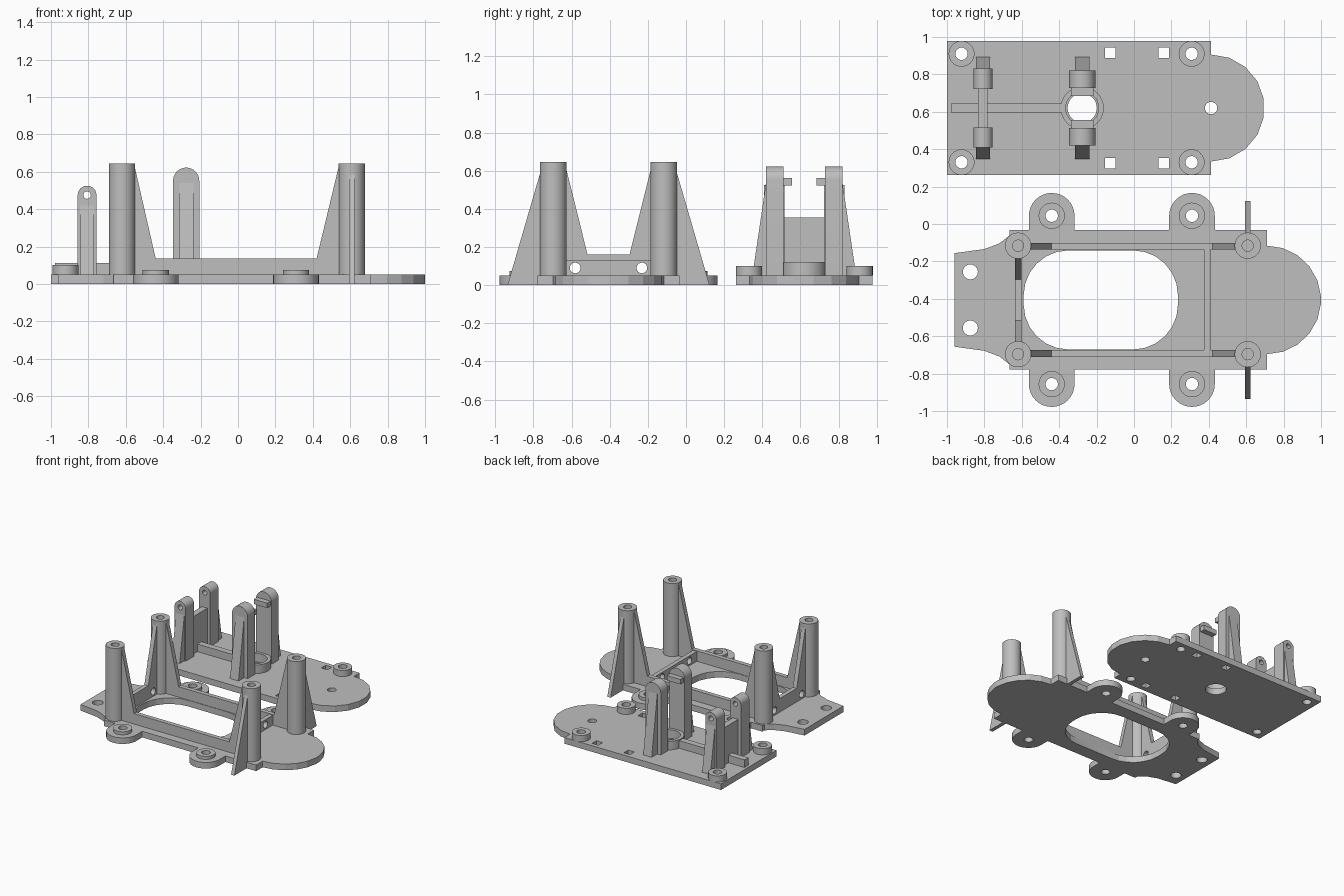
import bpy, bmesh
from math import sin, cos, radians

cube = bpy.data.objects.get("Cube")
if cube:
    bpy.data.objects.remove(cube, do_unlink=True)

GREY = (0.52, 0.52, 0.52, 1)
grey = bpy.data.materials.new("plain_grey")
grey.use_nodes = True
grey.diffuse_color = GREY
grey.node_tree.nodes["Principled BSDF"].inputs["Base Color"].default_value = GREY

# Local profile (u, v) and depth w mapped to world axes
AXES = {"x": lambda p: (p.z, p.x, p.y),
        "y": lambda p: (p.x, -p.z, p.y),
        "z": lambda p: (p.x, p.y, p.z)}


def arc(cx, cy, r, start, end, n):
    angles = [radians(start + (end - start) * i / n) for i in range(n + 1)]
    return [(cx + r * cos(a), cy + r * sin(a)) for a in angles]


def circle(cx, cy, r, n=32):
    return arc(cx, cy, r, 0, 360, n)[:-1]


def rect(x0, y0, x1, y1):
    return [(x0, y0), (x1, y0), (x1, y1), (x0, y1)]


def extrude(name, outline, lo, hi, axis="z", holes=()):
    """Extrude a filled profile with holes along an axis."""
    curve = bpy.data.curves.new(name + "_profile", "CURVE")
    curve.dimensions = "2D"
    curve.fill_mode = "BOTH"
    curve.extrude = (hi - lo) / 2
    for loop in [outline, *holes]:
        spline = curve.splines.new("POLY")
        spline.points.add(len(loop) - 1)
        for point, (u, v) in zip(spline.points, loop):
            point.co = (u, v, 0, 1)
        spline.use_cyclic_u = True
    temp = bpy.data.objects.new(name + "_profile", curve)
    bpy.context.scene.collection.objects.link(temp)
    graph = bpy.context.evaluated_depsgraph_get()
    mesh = bpy.data.meshes.new_from_object(temp.evaluated_get(graph))
    bpy.data.objects.remove(temp, do_unlink=True)
    bpy.data.curves.remove(curve)

    mid = (lo + hi) / 2 * (-1 if axis == "y" else 1)
    for vert in mesh.vertices:
        vert.co.z += mid
        vert.co = AXES[axis](vert.co)
    bm = bmesh.new()
    bm.from_mesh(mesh)
    bmesh.ops.remove_doubles(bm, verts=bm.verts, dist=0.0002)
    bmesh.ops.recalc_face_normals(bm, faces=bm.faces)
    bm.to_mesh(mesh)
    bm.free()
    mesh.materials.clear()
    mesh.materials.append(grey)
    obj = bpy.data.objects.new(name, mesh)
    bpy.context.scene.collection.objects.link(obj)
    bpy.ops.object.select_all(action="DESELECT")
    obj.select_set(True)
    bpy.context.view_layer.objects.active = obj
    bpy.ops.object.shade_smooth_by_angle(angle=radians(13))


def mirrored(points, cy):
    """Close a half outline by reflecting it across y = cy."""
    return points + [(x, 2 * cy - y) for x, y in reversed(points)]


T = 0.05                       # plate thickness
FY, BY = -0.406, 0.62          # centre lines of the front and back plates

# Front plate with rounded nose, four ears and a tapered tail
half = arc(0.71, FY, 0.29, 4, 90, 5) + [(0.71, FY + 0.373)]
for ex in (0.31, -0.44):
    half += [(ex + 0.122, FY + 0.373)] + arc(ex, FY + 0.45, 0.122, 0, 180, 16)
    half += [(ex - 0.122, FY + 0.373)]
half += [(x, FY + d) for x, d in ((-0.665, 0.373), (-0.665, 0.345), (-0.72, 0.302),
                                  (-0.8, 0.272), (-0.96, 0.25))]
ears = [(x, FY + s * 0.45) for x in (0.31, -0.44) for s in (1, -1)]
r = 0.24
window = mirrored(arc(0.235 - r, FY + 0.265 - r, r, 0, 90, 6)
                  + arc(-0.59 + r, FY + 0.265 - r, r, 90, 180, 6), FY)
front_holes = [circle(x, y, 0.033) for x, y in ears]
front_holes += [circle(-0.875, FY + s * 0.15, 0.04) for s in (1, -1)]
extrude("front_plate", mirrored(half, FY), 0, T, holes=front_holes + [window])
for x, y in ears:
    extrude("ear_boss", circle(x, y, 0.07), T, 0.075, holes=[circle(x, y, 0.033)])

# Screw posts
for x in (-0.62, 0.608):
    for y in (FY - 0.29, FY + 0.29):
        extrude("post", circle(x, y, 0.07), T, 0.35)
        extrude("post_socket", circle(x, y, 0.07), 0.35, 0.645, holes=[circle(x, y, 0.03)])

# Side rails with gussets rising to the posts
rail = [(-0.57, T), (0.558, T), (0.558, 0.63), (0.539, 0.63), (0.42, 0.135),
        (-0.44, 0.135), (-0.553, 0.63), (-0.57, 0.63)]
for y in (FY - 0.287, FY + 0.287):
    extrude("side_rail", rail, y - 0.018, y + 0.018, "y")

# Cross rails, the tail one rising into gussets at both posts
cable_holes = [circle(FY + s * 0.175, 0.09, 0.028, 24) for s in (1, -1)]
rise = [(0.24, T), (0.24, 0.61), (0.222, 0.61), (0.11, 0.16)]
tail_rail = [(FY + d, z) for d, z in rise] + [(FY - d, z) for d, z in reversed(rise)]
extrude("tail_cross_rail", tail_rail, -0.637, -0.602, "x", cable_holes)
extrude("nose_cross_rail", rect(FY - 0.28, T, FY + 0.28, 0.13), 0.375, 0.41, "x", cable_holes)

# Outer buttresses beside the nose posts
for s in (1, -1):
    fin = [(FY + s * d, z) for d, z in ((0.34, 0), (0.53, 0), (0.515, T), (0.355, 0.6), (0.34, 0.6))]
    extrude("post_buttress", fin, 0.593, 0.623, "x")

# Back plate with rounded nose
back = mirrored(arc(0.412, BY, 0.286, 10, 90, 4) + [(0.412, BY + 0.358), (-1, BY + 0.358)], BY)
corners = [(x, BY + s * 0.29) for x in (-0.922, 0.308) for s in (1, -1)]
slots = [(x, BY + s * 0.295) for x in (-0.128, 0.158) for s in (1, -1)]
back_holes = [circle(x, y, 0.033) for x, y in corners]
back_holes += [rect(x - 0.028, y - 0.028, x + 0.028, y + 0.028) for x, y in slots]
back_holes += [circle(0.412, BY, 0.033), circle(-0.277, BY, 0.078)]
extrude("back_plate", back, 0, T, holes=back_holes)
for x, y in corners:
    extrude("corner_boss", circle(x, y, 0.069), T, 0.1, holes=[circle(x, y, 0.033)])

# Collar with a stepped bore, centre rib and cross wall
extrude("collar", circle(-0.277, BY, 0.115), T, 0.12, holes=[circle(-0.277, BY, 0.088)])
extrude("centre_rib", rect(-0.978, BY - 0.025, -0.38, BY + 0.025), T, 0.112)
extrude("cross_wall", rect(-0.833, BY - 0.12, -0.783, BY + 0.12), T, 0.355)


def tower(name, x, s, half_w, top, inner, outer, fin_w, fin_top, holes=()):
    """Round-topped upright with a sloping buttress on its outer side."""
    outline = [(x - half_w, T), (x + half_w, T)] + arc(x, top - half_w, half_w, 0, 180, 18)
    y0, y1 = sorted((BY + s * inner, BY + s * outer))
    extrude(name, outline, y0, y1, "y", holes)
    fin = [(BY + s * d, z) for d, z in ((outer - 0.02, T), (0.272, T),
                                        (outer, fin_top), (outer - 0.02, fin_top))]
    extrude(name + "_buttress", fin, x - fin_w, x + fin_w, "x")


for s in (1, -1):
    tower("short_tower", -0.807, s, 0.05, 0.525, 0.103, 0.212, 0.037, 0.42,
          [circle(-0.807, 0.475, 0.02, 20)])
    tower("tall_tower", -0.277, s, 0.07, 0.622, 0.108, 0.2, 0.038, 0.54)
    # Inward stop on the tall tower
    y0, y1 = sorted((BY + s * 0.065, BY + s * 0.115))
    extrude("tower_stop", rect(-0.337, y0, -0.217, y1), 0.522, 0.562)
